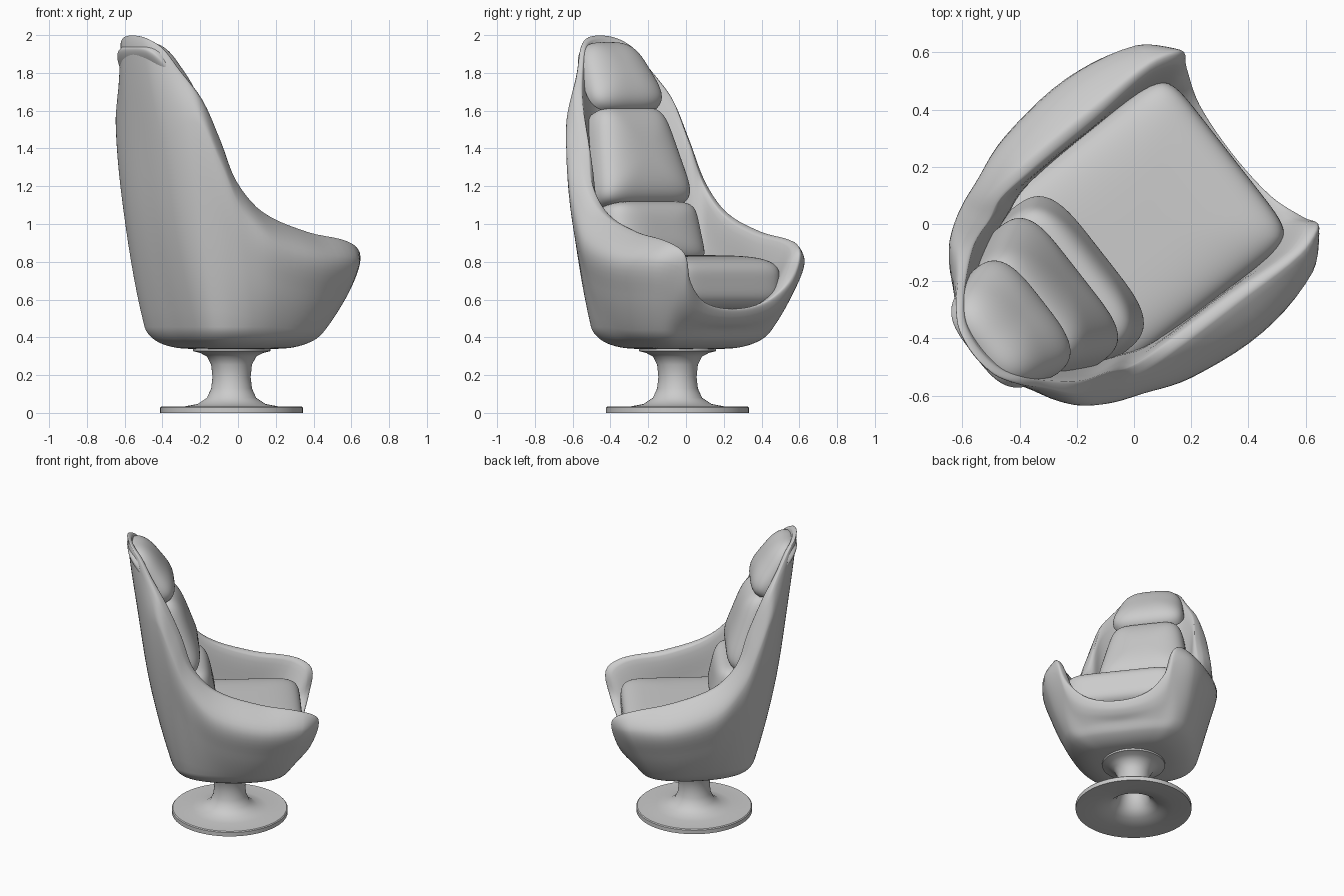
import bpy, bmesh, math
from mathutils import Vector, Matrix

if "Cube" in bpy.data.objects:
    bpy.data.objects.remove(bpy.data.objects["Cube"])

TURN = math.radians(38)          # the chair is swivelled on its base
CENTRE = (-0.034, -0.045, 0)


def finish(name, bm, angle=40):
    bmesh.ops.remove_doubles(bm, verts=bm.verts, dist=1e-5)
    bmesh.ops.recalc_face_normals(bm, faces=bm.faces)
    mesh = bpy.data.meshes.new(name)
    bm.to_mesh(mesh)
    bm.free()
    ob = bpy.data.objects.new(name, mesh)
    bpy.context.collection.objects.link(ob)
    ob.location = CENTRE
    ob.rotation_euler.z = TURN
    bpy.ops.object.select_all(action='DESELECT')
    bpy.context.view_layer.objects.active = ob
    ob.select_set(True)
    bpy.ops.object.shade_smooth_by_angle(angle=math.radians(angle))
    return ob


def spline(pts, steps, closed=False):
    """Smooth curve through the points."""
    n = len(pts)
    def at(i):
        return pts[i % n] if closed else pts[max(0, min(n - 1, i))]
    def slope(i):
        a, b, c = at(i - 1), at(i), at(i + 1)
        return (c - a) / (((b - a).length + (c - b).length) or 1e-9)
    out = []
    for i in range(n if closed else n - 1):
        a, b = at(i), at(i + 1)
        h = (b - a).length
        ma, mb = slope(i) * h, slope(i + 1) * h
        for s in range(steps):
            t = s / steps
            out.append(a * (2*t**3 - 3*t*t + 1) + ma * (t**3 - 2*t*t + t)
                       + b * (3*t*t - 2*t**3) + mb * (t**3 - t*t))
    if not closed:
        out.append(pts[-1].copy())
    return out


def skin(rows):
    """Quads between closed rings."""
    bm = bmesh.new()
    grid = [[bm.verts.new(p) for p in r] for r in rows]
    n = len(rows[0])
    for a, b in zip(grid, grid[1:]):
        for j in range(n):
            k = (j + 1) % n
            bm.faces.new((a[j], a[k], b[k], b[j]))
    return bm


# Shell: half columns from back centre to front centre: rim xyz, belly xyz, foot xy
COLUMNS = [
    (-.67, 0, 1.995, -.60, 0, 1.45, -.395, 0),
    (-.655, .10, 1.98, -.595, .12, 1.45, -.395, .11),
    (-.61, .175, 1.93, -.578, .21, 1.47, -.385, .21),
    (-.55, .24, 1.82, -.545, .295, 1.53, -.36, .285),
    (-.47, .33, 1.66, -.49, .365, 1.52, -.315, .335),
    (-.37, .37, 1.44, -.40, .425, 1.31, -.25, .372),
    (-.285, .41, 1.22, -.29, .47, 1.06, -.17, .40),
    (-.12, .425, 1.06, -.12, .53, .90, -.04, .425),
    (.18, .43, .955, .18, .558, .82, .13, .43),
    (.45, .43, .905, .445, .502, .80, .285, .40),
    (.557, .388, .84, .54, .40, .76, .36, .345),
    (.535, .33, .69, .512, .33, .62, .385, .25),
    (.49, .20, .585, .477, .20, .535, .395, .14),
    (.475, 0, .55, .465, 0, .505, .395, 0),
]


def shell_profile(c):
    rim, belly = Vector(c[0:3]), Vector(c[3:6])
    fx, fy = c[6:8]
    foot = Vector((fx, fy, .455 if fx < 0 else .44))
    mid = foot.lerp(belly, .5)
    mid.x *= 1.05 if fx < 0 else 1.02
    mid.y *= 1.04
    inward = Vector((.05 - rim.x, -rim.y, 0)).normalized()
    lip = .03 if rim.z > 1.75 else .05
    inner = rim + inward * lip + Vector((0, 0, -.015))
    floor = Vector((fx * .8, fy * .8, .48))
    return [Vector((0, 0, .338)), Vector((fx * .4, fy * .4, .338)),
            Vector((fx * .67, fy * .67, .348)), Vector((fx * .88, fy * .88, .385)),
            foot, mid, belly, rim, inner, inner.lerp(floor, .5), floor,
            Vector((0, 0, .47))]


half = [shell_profile(c) for c in COLUMNS]
mirrored = [[Vector((p.x, -p.y, p.z)) for p in col] for col in half[-2:0:-1]]
cols = half + mirrored
rings = [spline([col[i] for col in cols], 5, True) for i in range(len(cols[0]))]
dense = [spline([r[j] for r in rings], 6) for j in range(len(rings[0]))]
finish("shell", skin([list(r) for r in zip(*dense)]), 60)


# Cushions: soft rounded blocks, leaned back, narrowed upward, flatter behind.
# "edge" squares the outline seen along the cushion's thin axis, "puff" rounds it.
def cushion(name, centre, size, thin=0, lean=0, taper=0, edge=6, puff=3.5, rear=1):
    bm = bmesh.new()
    bmesh.ops.create_cube(bm, size=2)
    bmesh.ops.subdivide_edges(bm, edges=bm.edges[:], cuts=25, use_grid_fill=True)
    tilt = Matrix.Rotation(-math.radians(lean), 3, 'Y')
    for v in bm.verts:
        outline = sum(abs(k) ** edge for i, k in enumerate(v.co) if i != thin) ** (1 / edge)
        p = v.co / (outline ** puff + abs(v.co[thin]) ** puff) ** (1 / puff)
        p.y *= 1 - taper * p.z
        if p.x < 0:
            p.x *= rear
        v.co = tilt @ Vector([a * b for a, b in zip(p, size)]) + Vector(centre)
    finish(name, bm, 60)


cushion("seat_cushion", (.06, 0, .685), (.41, .37, .15), thin=2, edge=9, puff=4)
cushion("lumbar_cushion", (-.28, 0, .935), (.175, .31, .175), lean=12, taper=.06, rear=.7)
cushion("back_cushion", (-.39, 0, 1.345), (.15, .27, .275), lean=20, taper=.17,
        puff=3, rear=.6)
cushion("head_cushion", (-.535, 0, 1.765), (.12, .22, .215), lean=36, taper=.17,
        edge=3.6, puff=2.6, rear=.3)

# Pedestal: turned trumpet foot, hollow underneath
PEDESTAL = [(0, .345), (.205, .345), (.205, .327), (.165, .317), (.13, .298),
            (.108, .255), (.101, .19), (.108, .13), (.13, .08), (.18, .047),
            (.25, .034), (.372, .034), (.378, .028), (.378, 0), (.26, .004),
            (.16, .025), (.11, .07), (.085, .14), (.08, .25), (0, .25)]
SIDES = 72
rows = [[Vector((r * math.cos(2 * math.pi * k / SIDES),
                 r * math.sin(2 * math.pi * k / SIDES), z)) for k in range(SIDES)]
        for r, z in PEDESTAL]
finish("pedestal", skin(rows), 40)
